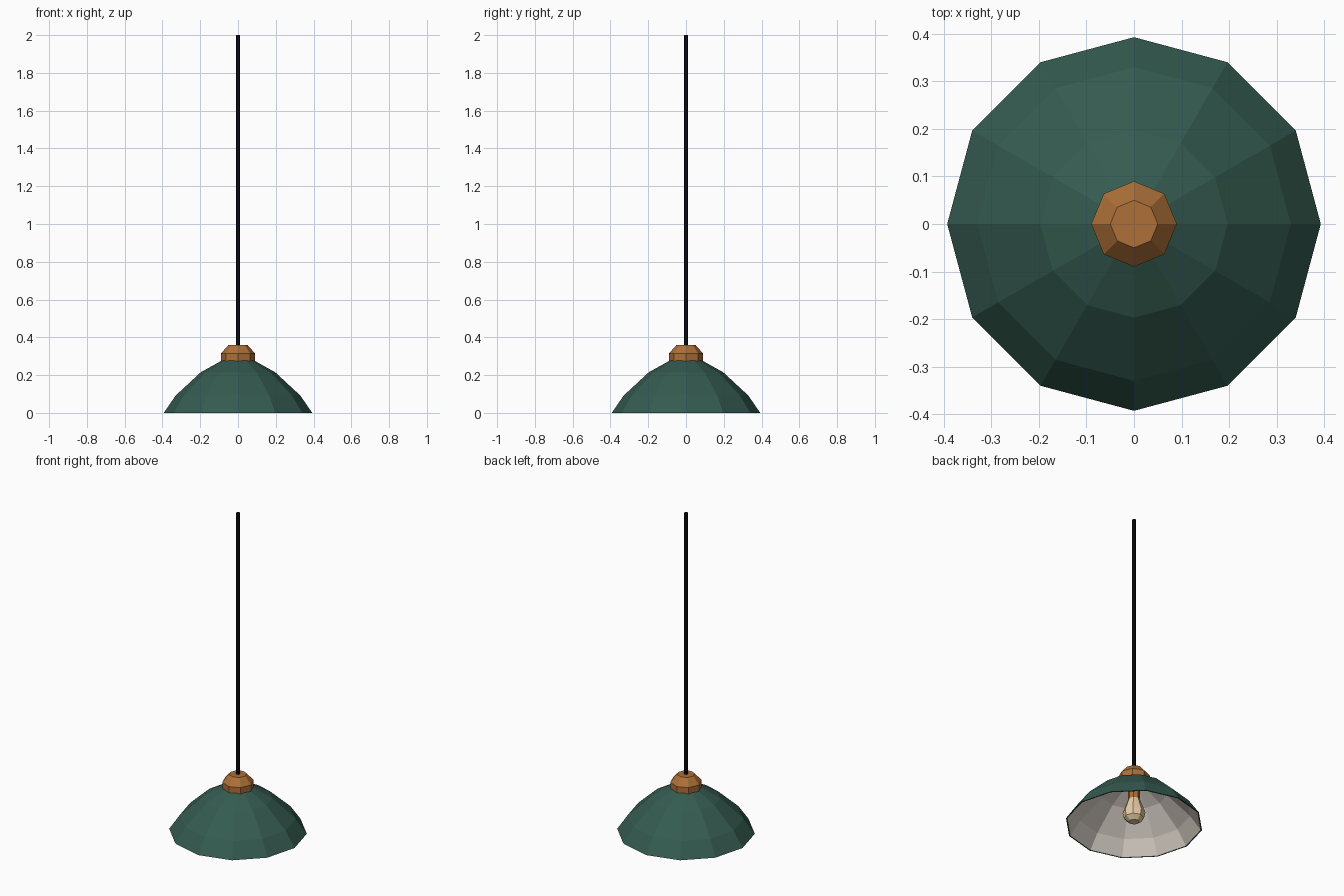
import bpy, math

cube = bpy.data.objects.get("Cube")
if cube:
    bpy.data.objects.remove(cube)


def material(name, rgb):
    mat = bpy.data.materials.new(name)
    mat.use_nodes = True
    mat.diffuse_color = (*rgb, 1)
    mat.node_tree.nodes["Principled BSDF"].inputs["Base Color"].default_value = (*rgb, 1)
    return mat


def lathe(name, profile, sides, mats, close_start=False, close_end=False):
    """Revolve (radius, z) points about z; faceted, vertices on the axes."""
    verts = [(r * math.cos(math.tau * i / sides), r * math.sin(math.tau * i / sides), z)
             for r, z in profile for i in range(sides)]
    faces = []
    for k in range(len(profile) - 1):
        a, b = k * sides, (k + 1) * sides
        for i in range(sides):
            j = (i + 1) % sides
            faces.append((a + i, a + j, b + j, b + i))
    if close_start:
        faces.append(tuple(reversed(range(sides))))
    if close_end:
        faces.append(tuple(range(len(verts) - sides, len(verts))))
    mesh = bpy.data.meshes.new(name)
    mesh.from_pydata(verts, [], faces)
    for mat in mats:
        mesh.materials.append(mat)
    obj = bpy.data.objects.new(name, mesh)
    bpy.context.collection.objects.link(obj)
    return obj


green = material("dark green enamel", (0.035, 0.105, 0.08))
white = material("warm white lining", (0.72, 0.66, 0.6))
copper = material("copper brown", (0.42, 0.16, 0.04))
black = material("black cord", (0.005, 0.005, 0.006))
cream = material("cream glass", (0.8, 0.62, 0.38))

# Shade: outer skin, then back up the inside as the lining
outer = [(0.393, 0), (0.33, 0.092), (0.197, 0.215), (0.08, 0.28)]
inner = [(r - 0.006, z - 0.006) for r, z in reversed(outer[1:])] + [(0.386, 0)]
shade = lathe("shade", list(reversed(outer)) + list(reversed(inner)), 12, [green, white])
shade.data.flip_normals()
outer_count = (len(outer)) * 12
for face in shade.data.polygons:
    face.material_index = int(face.index >= outer_count)

# Fittings
lathe("cap", [(0.09, 0.275), (0.09, 0.315), (0.05, 0.36)], 8, [copper], True, True)
lathe("socket", [(0.035, 0.14), (0.035, 0.28)], 8, [copper], True, True)
lathe("bulb", [(0.03, 0.015), (0.058, 0.04), (0.065, 0.075), (0.035, 0.16)], 8,
      [cream], True, True)

# Hanging cord, an open tube
lathe("cord", [(0.0105, 0.355), (0.0105, 2)], 8, [black])
